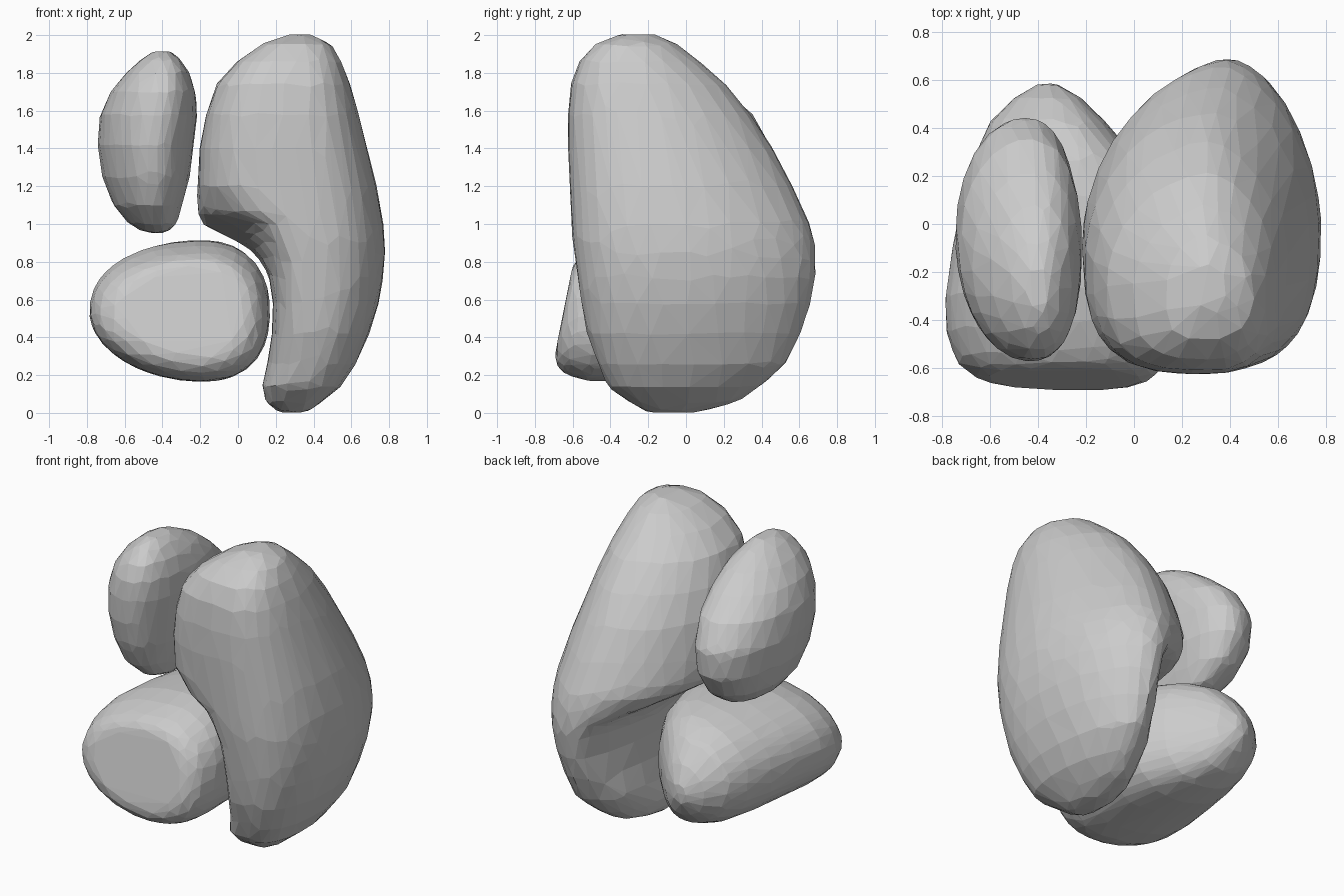
import bpy, bmesh, math

if "Cube" in bpy.data.objects:
    bpy.data.objects.remove(bpy.data.objects["Cube"])

mat = bpy.data.materials.new("stone_grey")
mat.diffuse_color = (0.6, 0.6, 0.6, 1)
mat.use_nodes = True
mat.node_tree.nodes["Principled BSDF"].inputs["Base Color"].default_value = mat.diffuse_color


def lerp_rows(rows, t):
    # row values interpolated at station t
    if t <= rows[0][0]:
        return rows[0][1:]
    for a, b in zip(rows, rows[1:]):
        if t <= b[0]:
            k = (t - a[0]) / (b[0] - a[0])
            return [p + (q - p) * k for p, q in zip(a[1:], b[1:])]
    return rows[-1][1:]


def loft(name, rows, place, powers, mid, ratio, undercut=False, segs=48):
    # stack of lopsided superellipse rings; rows = station, u min, u max, v min, v max
    bm = bmesh.new()
    rings = []
    for t, u0, u1, v0, v1 in rows:
        ring = []
        cv = v0 + (v1 - v0) * mid[1]
        for s in range(segs):
            a = 2 * math.pi * s / segs
            c, d = math.cos(a), math.sin(a)
            n = powers[(c > 0) + 2 * (d > 0)]
            v = cv + math.copysign(abs(d) ** (2 / n), d) * ((v1 - cv) if d > 0 else (cv - v0))
            cu = u0 + (u1 - u0) * mid[0]
            left, wall = u0, u0
            if undercut:
                cu = min(cu, 0.4) if t < 0.7 else 0.4 - 0.1 * min(1, (t - 0.7) / 0.7)
                if d < 0:
                    # overhang sits higher toward the front
                    lift = 0.12 * min(1, -min(v, 0) / 0.5) * max(0, 1 - abs(t - 1) / 0.4)
                    left = lerp_rows(rows, t - lift)[0]
                elif 0.14 < t < 1.06:
                    # back stays full, its left side is scooped along a slanting wall
                    hull = 0.13 - 0.34 * ((t - 0.14) / 0.92) ** 0.8
                    left = u0 + 0.5 * (min(u0, hull) - u0)
                    wall += 0.09 * (max(v, 0) / 0.5) ** 2 * max(0, min(1, (1.0 - t) / 0.2))
            u = cu + math.copysign(abs(c) ** (2 / n), c) * ((u1 - cu) if c > 0 else (cu - left))
            ring.append(bm.verts.new(place(t, max(u, min(wall, cu)), v)))
        rings.append(ring)
    for r, q in zip(rings, rings[1:]):
        for s in range(segs):
            n = (s + 1) % segs
            bm.faces.new((r[s], r[n], q[n], q[s]))
    bm.faces.new(rings[0])
    bm.faces.new(rings[-1])
    bmesh.ops.recalc_face_normals(bm, faces=bm.faces)
    me = bpy.data.meshes.new(name)
    bm.to_mesh(me)
    bm.free()
    me.materials.append(mat)
    ob = bpy.data.objects.new(name, me)
    bpy.context.collection.objects.link(ob)
    # even out the surface, then break it into irregular flat facets
    rem = ob.modifiers.new("even", "REMESH")
    rem.mode = "VOXEL"
    rem.voxel_size = 0.025
    smo = ob.modifiers.new("round", "SMOOTH")
    smo.factor = 0.5
    smo.iterations = 8
    dis = ob.modifiers.new("regain", "DISPLACE")
    dis.mid_level = 0
    dis.strength = 0.005
    dec = ob.modifiers.new("facets", "DECIMATE")
    dec.ratio = ratio
    return ob


def upright(t, u, v):
    return (u, v, t)


# Large curved boulder with an overhang on its left side
large = [
    (0.005, .22, .36, -.20, .05), (0.06, .15, .44, -.30, .27), (0.14, .13, .54, -.41, .39),
    (0.26, .16, .62, -.46, .525), (0.42, .185, .69, -.52, .60), (0.58, .19, .74, -.55, .655),
    (0.72, .17, .765, -.57, .68), (0.80, .13, .772, -.58, .685), (0.86, .08, .774, -.59, .682),
    (0.91, .0, .772, -.595, .675), (0.95, -.08, .77, -.60, .665), (1.0, -.18, .765, -.60, .65),
    (1.06, -.21, .755, -.605, .625), (1.2, -.21, .73, -.61, .56), (1.4, -.20, .68, -.62, .455),
    (1.58, -.165, .635, -.62, .335), (1.74, -.11, .59, -.605, .205), (1.86, .0, .545, -.56, .065),
    (1.95, .13, .49, -.48, -.05), (2.0, .26, .39, -.35, -.16),
]
loft("large_boulder", large, upright, (3.0, 2.5, 1.85, 1.8), (0.55, 0.45), 0.03, undercut=True)

# Upper left boulder, leaning forward toward its top
upper = [
    (0.955, -.48, -.38, -.20, .06), (1.0, -.57, -.33, -.34, .19), (1.1, -.655, -.30, -.45, .34),
    (1.25, -.715, -.26, -.52, .43), (1.42, -.74, -.24, -.56, .44), (1.58, -.725, -.22, -.57, .35),
    (1.70, -.67, -.23, -.56, .21), (1.80, -.59, -.26, -.52, .07), (1.87, -.51, -.31, -.45, -.07),
    (1.915, -.44, -.36, -.35, -.19),
]
loft("upper_boulder", upper, upright, (1.95, 2.3, 2.1, 2.3), (0.58, 0.5), 0.045)

# Lower left boulder with a flat sloping front, lofted from front to back
lower = [
    (-.685, -.62, .02, .30, .78), (-.67, -.66, .07, .26, .81), (-.62, -.73, .12, .21, .84),
    (-.50, -.775, .155, .175, .88), (-.35, -.785, .165, .17, .905), (-.10, -.75, .155, .17, .91),
    (.10, -.71, .10, .175, .90), (.28, -.66, .0, .20, .87), (.42, -.60, -.12, .26, .80),
    (.52, -.50, -.22, .35, .68), (.58, -.40, -.32, .45, .57),
]


def sloped(t, u, v):
    return (u, t + 0.2 * (v - 0.33) * max(0, min(1, (0.3 - t) / 0.9)), v)


loft("lower_boulder", lower, sloped, (1.95, 2.4, 2.15, 2.3), (0.62, 0.5), 0.045)
